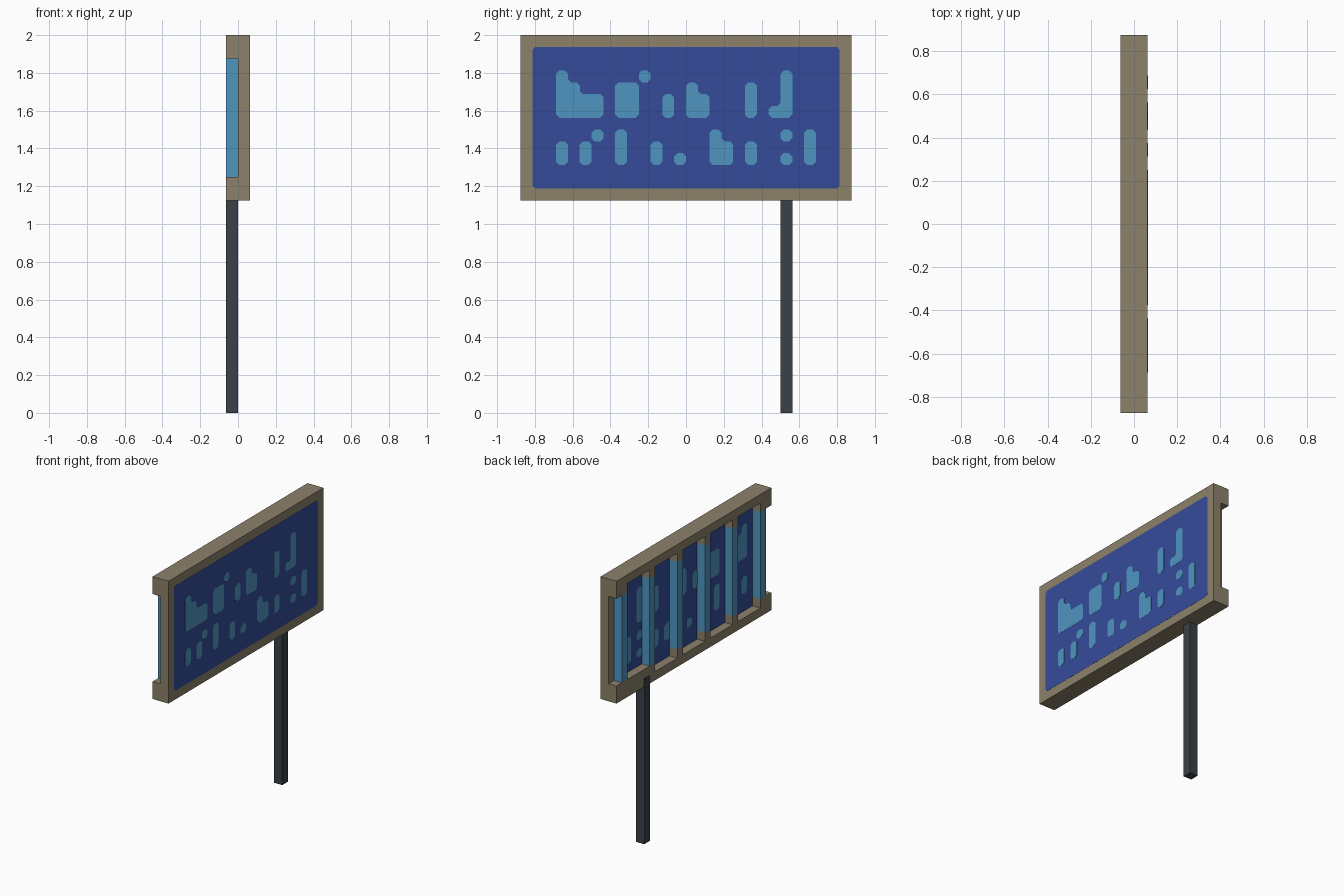
import bpy
import bmesh

U = 0.0625      # grid module of the whole sign
SKIN = 0.016    # thickness of painted plates, in modules

default_cube = bpy.data.objects.get("Cube")
if default_cube:
    bpy.data.objects.remove(default_cube, do_unlink=True)


def make_material(name, rgb):
    linear = [((c / 255 + 0.055) / 1.055) ** 2.4 for c in rgb]
    material = bpy.data.materials.new(name)
    material.use_nodes = True
    material.diffuse_color = (*linear, 1)
    shader = material.node_tree.nodes["Principled BSDF"]
    shader.inputs["Base Color"].default_value = (*linear, 1)
    shader.inputs["Roughness"].default_value = 0.8
    return material


TAN = make_material("tan frame", (140, 129, 106))
STEEL = make_material("dark steel", (59, 65, 71))
BLUE = make_material("deep blue", (53, 75, 154))
LIGHT = make_material("light blue", (79, 149, 192))


def prism(name, outline, x_range, material, chip=0):
    """Extrude a (y, z) outline along x; all sizes in modules."""
    bm = bmesh.new()
    near, far = x_range
    face = bm.faces.new([bm.verts.new((near * U, y * U, z * U)) for y, z in outline])
    if chip:
        bmesh.ops.bevel(bm, geom=bm.verts[:], offset=chip * U, segments=1,
                        affect='VERTICES')
        face = bm.faces[:][0]
    made = bmesh.ops.extrude_face_region(bm, geom=[face])["geom"]
    moved = [v for v in made if isinstance(v, bmesh.types.BMVert)]
    bmesh.ops.translate(bm, verts=moved, vec=((far - near) * U, 0, 0))
    # the starting face is kept by the extrusion and closes the prism
    bmesh.ops.recalc_face_normals(bm, faces=bm.faces[:])
    mesh = bpy.data.meshes.new(name)
    bm.to_mesh(mesh)
    bm.free()
    mesh.materials.append(material)
    obj = bpy.data.objects.new(name, mesh)
    bpy.context.collection.objects.link(obj)
    return obj


def block(name, y_range, z_range, x_range, material, chip=0):
    (a, b), (c, d) = y_range, z_range
    return prism(name, [(a, c), (b, c), (b, d), (a, d)], x_range, material, chip)


def skyline(start, base, heights):
    """Outline of neighbouring columns standing on one base line."""
    points = [(start + len(heights), base), (start, base)]
    level = None
    for i, height in enumerate(heights):
        if height != level:
            if level is not None:
                points.append((start + i, base + level))
            points.append((start + i, base + height))
        level = height
    points.append((start + len(heights), base + level))
    return points


BACK = (-1, 0)
FRONT = (0, 1)
PLATES = {"front": (1, 1), "back": (0, -1)}   # face position, outward sign

# Main board and rear rails
block("board", (-14, 14), (18, 32), FRONT, TAN)
block("rear_top_rail", (-14, 14), (31, 32), BACK, TAN)
block("rear_bottom_rail", (-14, 14), (18, 19), BACK, TAN)

# End stops and the pole bracket
block("top_stop_right", (-14, -12), (30, 31), BACK, TAN)
block("top_stop_left", (12, 14), (30, 31), BACK, TAN)
block("bottom_stop_right", (-14, -12), (19, 20), BACK, TAN)
block("pole_bracket", (7, 14), (19, 20), BACK, TAN)

# Rear light bars with tan sockets
for i in range(6):
    y = -13 + 5 * i
    block(f"light_bar_{i}", (y, y + 1), (20, 30), BACK, LIGHT)
    if 0 < i < 5:
        block(f"top_socket_{i}", (y, y + 1), (30, 31), BACK, TAN)
        if i < 4:
            block(f"bottom_socket_{i}", (y, y + 1), (19, 20), BACK, TAN)

# Pole, just proud of the rail at the back
block("pole", (8, 9), (0, 19), (-1 - SKIN, 0), STEEL)

# Abstract display marks: first column, base row, column heights
marks = [
    (-11, 25, [4, 3, 2, 2]), (-6, 25, [3, 3]), (-4, 28, [1]), (-2, 25, [2]),
    (0, 25, [3, 2]), (5, 25, [3]), (7, 25, [1, 4]),
    (-11, 21, [2]), (-9, 21, [2]), (-8, 23, [1]), (-6, 21, [3]), (-3, 21, [2]),
    (-1, 21, [1]), (2, 21, [3, 2]), (5, 21, [2]), (8, 21, [1]), (8, 23, [1]),
    (10, 21, [3]),
]

# Painted panel and marks on both faces of the board
for side, (face_x, sign) in PLATES.items():
    skin = face_x + sign * SKIN
    block(f"{side}_panel", (-13, 13), (19, 31), (face_x, skin), BLUE, 0.25)
    for n, mark in enumerate(marks):
        prism(f"{side}_mark_{n}", skyline(*mark), (skin, skin + sign * SKIN),
              LIGHT, 0.27)
